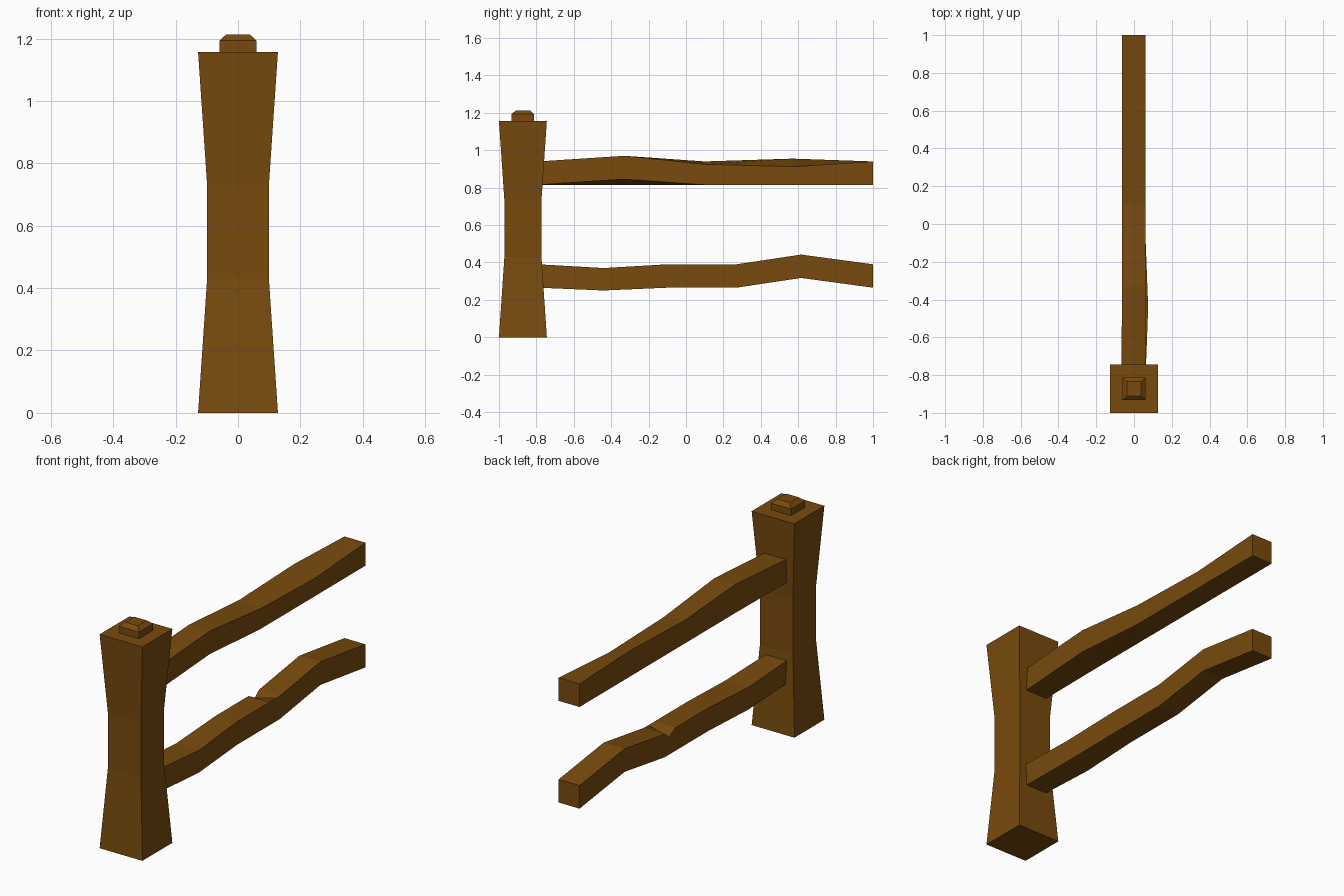
import bpy, bmesh

if "Cube" in bpy.data.objects:
    bpy.data.objects.remove(bpy.data.objects["Cube"])

wood = bpy.data.materials.new("brown wood")
wood.diffuse_color = (0.19, 0.07, 0.0042, 1)
wood.use_nodes = True
wood.node_tree.nodes["Principled BSDF"].inputs["Base Color"].default_value = wood.diffuse_color


def loft(name, rings):
    """Skin a list of four-point rings into a closed, flat-shaded bar."""
    bm = bmesh.new()
    loops = [[bm.verts.new(p) for p in ring] for ring in rings]
    for a, b in zip(loops, loops[1:]):
        for i in range(4):
            j = (i + 1) % 4
            bm.faces.new((a[i], a[j], b[j], b[i]))
    bm.faces.new(loops[0])
    bm.faces.new(loops[-1])
    bmesh.ops.recalc_face_normals(bm, faces=bm.faces)
    mesh = bpy.data.meshes.new(name)
    bm.to_mesh(mesh)
    bm.free()
    mesh.materials.append(wood)
    obj = bpy.data.objects.new(name, mesh)
    bpy.context.collection.objects.link(obj)
    return obj


def square(half, z, y=-0.872):
    return [(sx * half, y + sy * half, z)
            for sx, sy in ((-1, -1), (1, -1), (1, 1), (-1, 1))]


def section(y, low_r, top_r, low_l=None, top_l=None, left=-0.063, right=0.062):
    """Rail cross-section; left corners copy the right ones unless given."""
    low_l = low_r if low_l is None else low_l
    top_l = top_r if top_l is None else top_l
    return [(left, y, low_l), (right, y, low_r), (right, y, top_r), (left, y, top_l)]


# Waisted post and its small bevelled cap
loft("post", [square(0.128, 0), square(0.099, 0.43),
              square(0.099, 0.73), square(0.128, 1.157)])
loft("post_cap", [square(0.06, 1.15), square(0.06, 1.193), square(0.038, 1.213)])

# Upper rail, slightly twisted
loft("upper_rail", [
    section(-0.79, 0.815, 0.94, left=-0.067),
    section(-0.33, 0.845, 0.97, 0.815, 0.97),
    section(0.10, 0.815, 0.925, 0.815, 0.94),
    section(0.57, 0.815, 0.912, 0.815, 0.955),
    section(1.0, 0.815, 0.94)])

# Lower rail, wavy with a chip in its left top edge
loft("lower_rail", [
    section(-0.79, 0.265, 0.39),
    section(-0.44, 0.25, 0.37, right=0.075),
    section(-0.10, 0.265, 0.39),
    section(0.18, 0.265, 0.39),
    section(0.235, 0.265, 0.39, 0.265, 0.36),
    section(0.27, 0.265, 0.39),
    section(0.615, 0.317, 0.442),
    section(1.0, 0.265, 0.39)])
